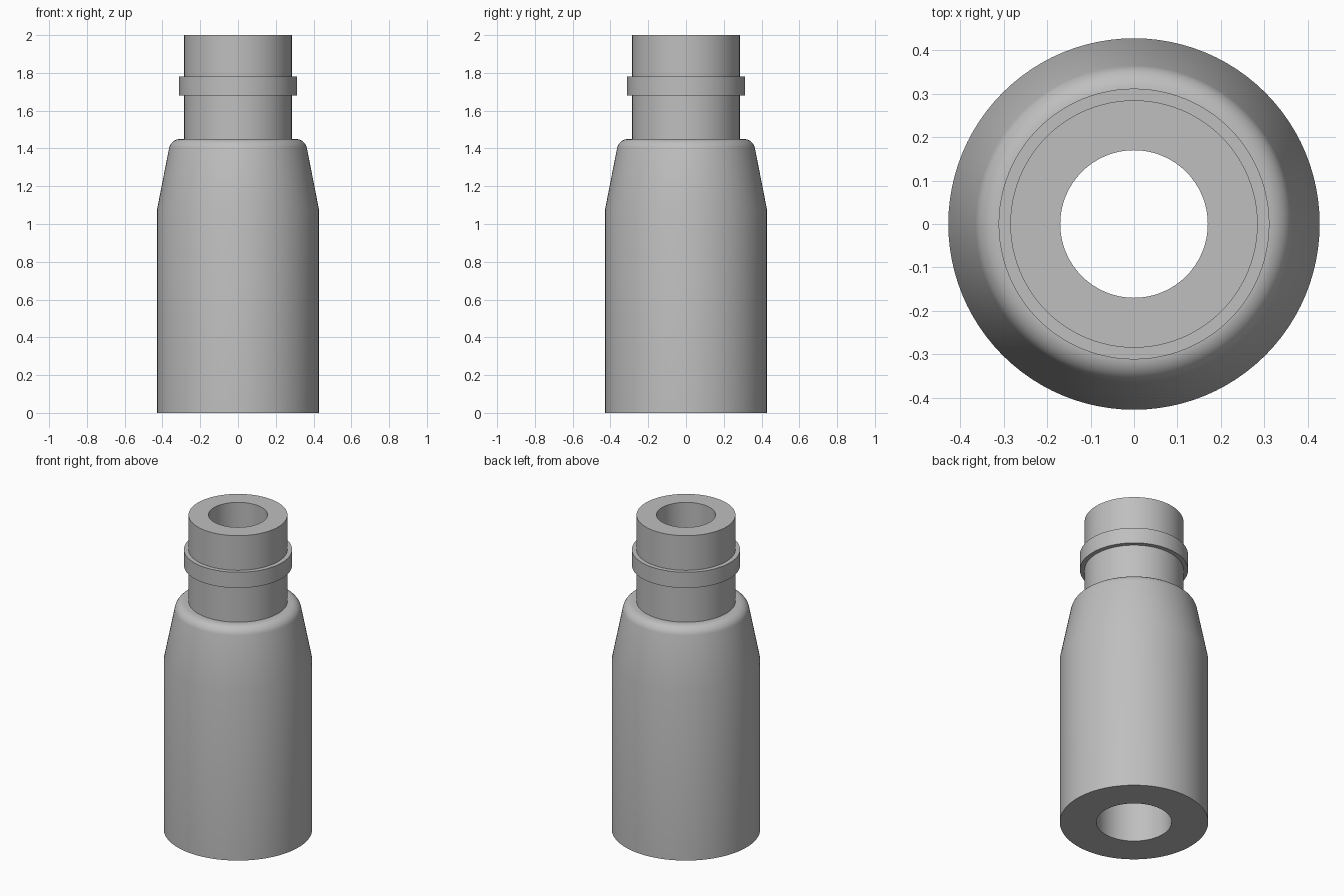
import bpy, bmesh
from math import cos, sin, pi, radians

if "Cube" in bpy.data.objects:
    bpy.data.objects.remove(bpy.data.objects["Cube"], do_unlink=True)

SEGMENTS = 96

grey = bpy.data.materials.new("plain grey")
grey.use_nodes = True
colour = (0.52, 0.52, 0.52, 1)
grey.diffuse_color = colour
grey.node_tree.nodes["Principled BSDF"].inputs["Base Color"].default_value = colour


def lathe(name, profile):
    """Spin a closed (radius, height) profile around the z axis."""
    bm = bmesh.new()
    verts = [bm.verts.new((r, 0, z)) for r, z in profile]
    edges = [bm.edges.new((a, b)) for a, b in zip(verts, verts[1:] + verts[:1])]
    bmesh.ops.spin(bm, geom=verts + edges, cent=(0, 0, 0), axis=(0, 0, 1),
                   angle=2 * pi, steps=SEGMENTS)
    bmesh.ops.remove_doubles(bm, verts=bm.verts, dist=1e-5)
    bmesh.ops.recalc_face_normals(bm, faces=bm.faces)
    mesh = bpy.data.meshes.new(name)
    bm.to_mesh(mesh)
    bm.free()
    mesh.materials.append(grey)
    obj = bpy.data.objects.new(name, mesh)
    bpy.context.collection.objects.link(obj)
    bpy.ops.object.select_all(action="DESELECT")
    obj.select_set(True)
    bpy.context.view_layer.objects.active = obj
    bpy.ops.object.shade_smooth_by_angle(angle=radians(30))
    return obj


# Rounded shoulder between the tapered wall and the flat top
fillet, centre_r, top_z = 0.06, 0.306, 1.45
shoulder = []
for i in range(9):
    a = radians(11.5 + 78.5 * i / 8)
    shoulder.append((centre_r + fillet * cos(a), top_z - fillet + fillet * sin(a)))

# Body, neck and collar in one turned profile, with a stepped bore
outer = [(0.428, 0), (0.428, 1.08)] + shoulder
neck = [(0.285, top_z), (0.285, 1.68), (0.312, 1.68),
        (0.312, 1.78), (0.285, 1.78), (0.285, 2)]
bore = [(0.17, 2), (0.17, top_z), (0.217, top_z), (0.217, 0)]
lathe("bottle_body", outer + neck + bore)
